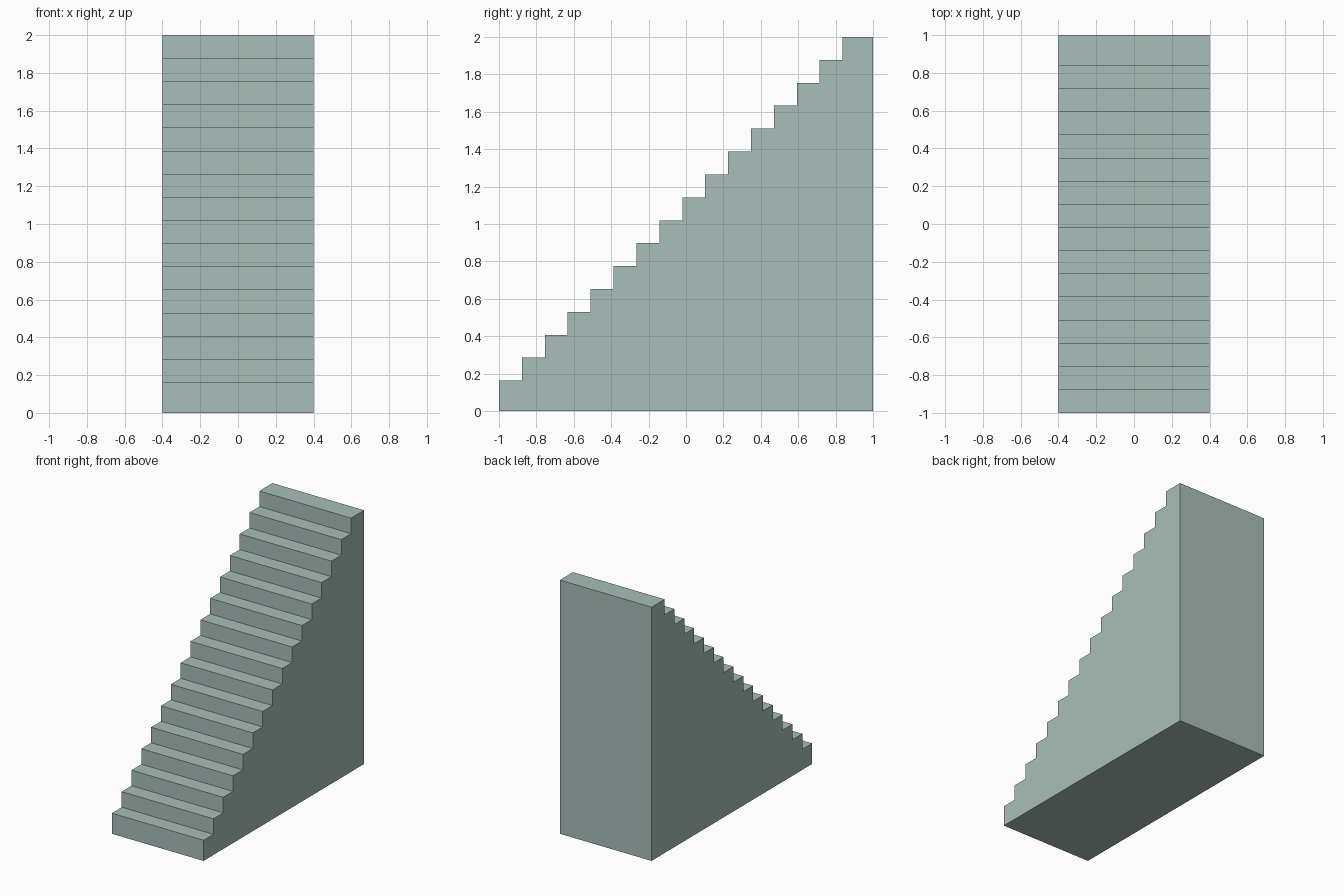
import bpy, bmesh

if "Cube" in bpy.data.objects:
    bpy.data.objects.remove(bpy.data.objects["Cube"])

STEPS = 16
PITCH = 0.1225               # rise and run of each regular step
FIRST_RISE = 2 - (STEPS - 1) * PITCH
HALF_WIDTH = 0.4

# Stepped side profile in (y, z): base, back, then down the steps
profile = [(-1, 0), (1, 0), (1, 2)]
for i in range(STEPS - 1, -1, -1):
    y, z = -1 + i * PITCH, FIRST_RISE + i * PITCH
    profile.append((y, z))
    if i:
        profile.append((y, z - PITCH))

# Solid staircase: extrude the profile across the width
bm = bmesh.new()
side = bm.faces.new([bm.verts.new((-HALF_WIDTH, y, z)) for y, z in profile])
ext = bmesh.ops.extrude_face_region(bm, geom=[side], use_keep_orig=True)
moved = [g for g in ext["geom"] if isinstance(g, bmesh.types.BMVert)]
bmesh.ops.translate(bm, verts=moved, vec=(2 * HALF_WIDTH, 0, 0))
bmesh.ops.recalc_face_normals(bm, faces=bm.faces)
mesh = bpy.data.meshes.new("staircase")
bm.to_mesh(mesh)
bm.free()

# Single grey-green colour
mat = bpy.data.materials.new("grey_green")
mat.diffuse_color = (0.39, 0.52, 0.48, 1)
mat.use_nodes = True
mat.node_tree.nodes["Principled BSDF"].inputs["Base Color"].default_value = mat.diffuse_color
mesh.materials.append(mat)
bpy.context.collection.objects.link(bpy.data.objects.new("staircase", mesh))
